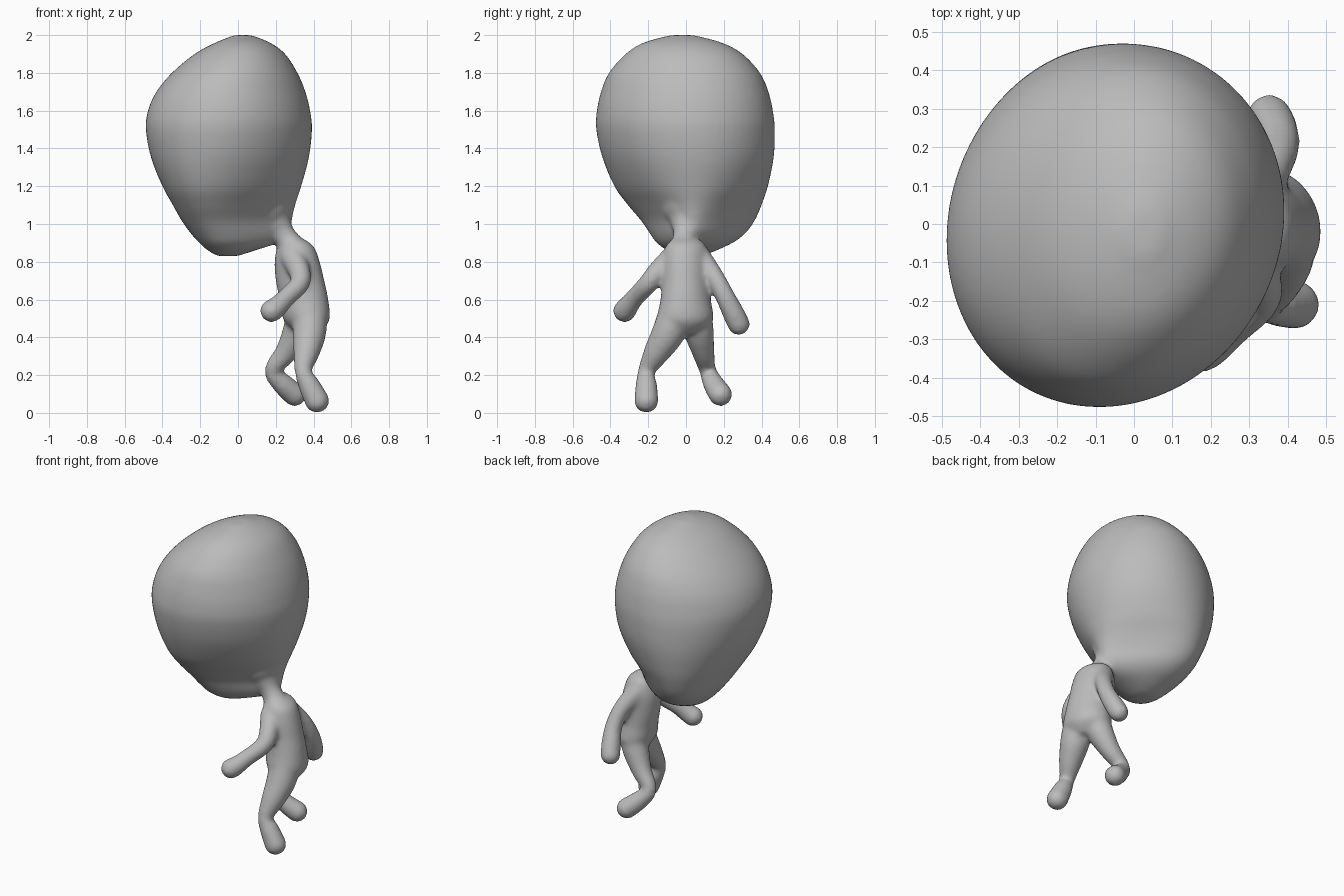
import bpy
import bmesh
from math import cos, sin, tau
from mathutils import Vector

SIDES = 64
STEPS = 6

cube = bpy.data.objects.get("Cube")
if cube:
    bpy.data.objects.remove(cube, do_unlink=True)

grey = bpy.data.materials.new("matte grey")
grey.use_nodes = True
grey.diffuse_color = (0.5, 0.5, 0.5, 1)
grey.node_tree.nodes["Principled BSDF"].inputs["Base Color"].default_value = grey.diffuse_color


def smooth_rows(rows):
    """Fill in rows between the given ones with a Catmull-Rom spline."""
    pts = [Vector(row) for row in rows]
    pts = [pts[0]] + pts + [pts[-1]]
    out = []
    for a, b, c, d in zip(pts, pts[1:], pts[2:], pts[3:]):
        for i in range(STEPS):
            t = i / STEPS
            out.append(b + (c - a) * (t / 2) + (a * 2 - b * 5 + c * 4 - d) * (t * t / 2)
                       + (b * 3 - a - c * 3 + d) * (t ** 3 / 2))
    return out + [pts[-1]]


def bridge(bm, rings):
    """Skin a list of point rings into a closed tube."""
    loops = [[bm.verts.new(p) for p in ring] for ring in rings]
    for low, high in zip(loops, loops[1:]):
        for i in range(SIDES):
            j = (i + 1) % SIDES
            bm.faces.new((low[i], low[j], high[j], high[i]))
    bm.faces.new(loops[0][::-1])
    bm.faces.new(loops[-1])


def stack(bm, rows, skew):
    """Level sections: height, x range, y range, narrowing towards the nape."""
    rings = []
    for z, x0, x1, y0, y1, taper in smooth_rows(rows):
        ring = []
        for i in range(SIDES):
            a = tau * i / SIDES
            x = (x0 + x1) / 2 + (x1 - x0) / 2 * cos(a - skew)
            y = ((y0 + y1) / 2 + (y1 - y0) / 2 * sin(a)) * (1 - taper * cos(a))
            ring.append((x, y, z))
        rings.append(ring)
    bridge(bm, rings)


def limb(bm, rows):
    """Round tube through x, y, z, radius points, with a ball at each end."""
    path = smooth_rows(rows)
    rings = []
    for i, row in enumerate(path):
        ahead = path[min(i + 1, len(path) - 1)].xyz - path[max(i - 1, 0)].xyz
        turn = ahead.to_track_quat('Z', 'Y')
        radius = row[3]
        rings.append([row.xyz + turn @ Vector((cos(tau * k / SIDES), sin(tau * k / SIDES), 0)) * radius
                      for k in range(SIDES)])
    bridge(bm, rings)
    for end in (path[0], path[-1]):
        ball = bmesh.ops.create_uvsphere(bm, u_segments=SIDES, v_segments=SIDES // 2, radius=end[3])
        bmesh.ops.translate(bm, verts=ball["verts"], vec=end.xyz)


bm = bmesh.new()

# Large drooping head, from chin to crown
stack(bm, [
    (0.83, -0.11, 0.0, -0.03, 0.08, 0),
    (0.86, -0.16, 0.09, -0.1, 0.16, 0.15),
    (0.9, -0.205, 0.21, -0.145, 0.225, 0.45),
    (0.95, -0.25, 0.275, -0.175, 0.275, 0.56),
    (1.02, -0.3, 0.286, -0.22, 0.325, 0.52),
    (1.1, -0.345, 0.303, -0.29, 0.372, 0.4),
    (1.2, -0.4, 0.335, -0.37, 0.422, 0.24),
    (1.35, -0.46, 0.375, -0.44, 0.462, 0.1),
    (1.5, -0.488, 0.392, -0.475, 0.47, 0.03),
    (1.6, -0.477, 0.382, -0.472, 0.46, 0),
    (1.7, -0.432, 0.357, -0.45, 0.437, 0),
    (1.8, -0.35, 0.315, -0.408, 0.392, 0),
    (1.9, -0.23, 0.25, -0.32, 0.3, 0),
    (1.96, -0.12, 0.17, -0.225, 0.19, 0),
    (2.0, -0.02, 0.07, -0.08, 0.04, 0),
], 0.08)

# Torso, from hips to shoulders
stack(bm, [
    (0.42, 0.31, 0.43, -0.06, 0.06, 0),
    (0.49, 0.242, 0.484, -0.147, 0.142, 0),
    (0.6, 0.22, 0.478, -0.135, 0.132, 0),
    (0.7, 0.2, 0.457, -0.125, 0.125, 0),
    (0.8, 0.193, 0.433, -0.123, 0.123, 0),
    (0.88, 0.208, 0.402, -0.108, 0.108, 0),
    (0.92, 0.23, 0.35, -0.075, 0.075, 0),
], -0.12)

# Neck, flaring into the back of the head
limb(bm, [(0.29, -0.01, 0.87, 0.075), (0.24, -0.008, 0.95, 0.06), (0.195, 0, 1.02, 0.092),
          (0.13, 0.02, 1.12, 0.16)])

# Right arm, bent forward
limb(bm, [(0.29, -0.07, 0.82, 0.066), (0.325, -0.145, 0.75, 0.058), (0.327, -0.2, 0.685, 0.053),
          (0.255, -0.27, 0.61, 0.05), (0.205, -0.31, 0.56, 0.057), (0.178, -0.325, 0.54, 0.061)])

# Left arm, hanging
limb(bm, [(0.3, 0.07, 0.82, 0.066), (0.36, 0.15, 0.72, 0.052), (0.38, 0.205, 0.62, 0.052),
          (0.367, 0.25, 0.53, 0.058), (0.352, 0.279, 0.47, 0.059)])

# Right leg and foot
limb(bm, [(0.38, -0.055, 0.52, 0.092), (0.378, -0.095, 0.42, 0.088), (0.362, -0.155, 0.32, 0.07),
          (0.345, -0.21, 0.22, 0.046), (0.375, -0.21, 0.15, 0.057), (0.418, -0.21, 0.065, 0.065)])

# Left leg and foot
limb(bm, [(0.345, 0.05, 0.52, 0.088), (0.31, 0.07, 0.42, 0.078), (0.255, 0.092, 0.32, 0.06),
          (0.185, 0.115, 0.225, 0.046), (0.235, 0.145, 0.155, 0.056), (0.3, 0.182, 0.098, 0.063)])

bmesh.ops.recalc_face_normals(bm, faces=bm.faces)
mesh = bpy.data.meshes.new("body")
bm.to_mesh(mesh)
bm.free()
mesh.materials.append(grey)
body = bpy.data.objects.new("body", mesh)
bpy.context.collection.objects.link(body)

# Fuse the parts into one soft skin
fuse = body.modifiers.new("fuse", 'REMESH')
fuse.mode = 'VOXEL'
fuse.voxel_size = 0.012
fuse.use_smooth_shade = True
soften = body.modifiers.new("soften", 'SMOOTH')
soften.factor = 0.5
soften.iterations = 14
